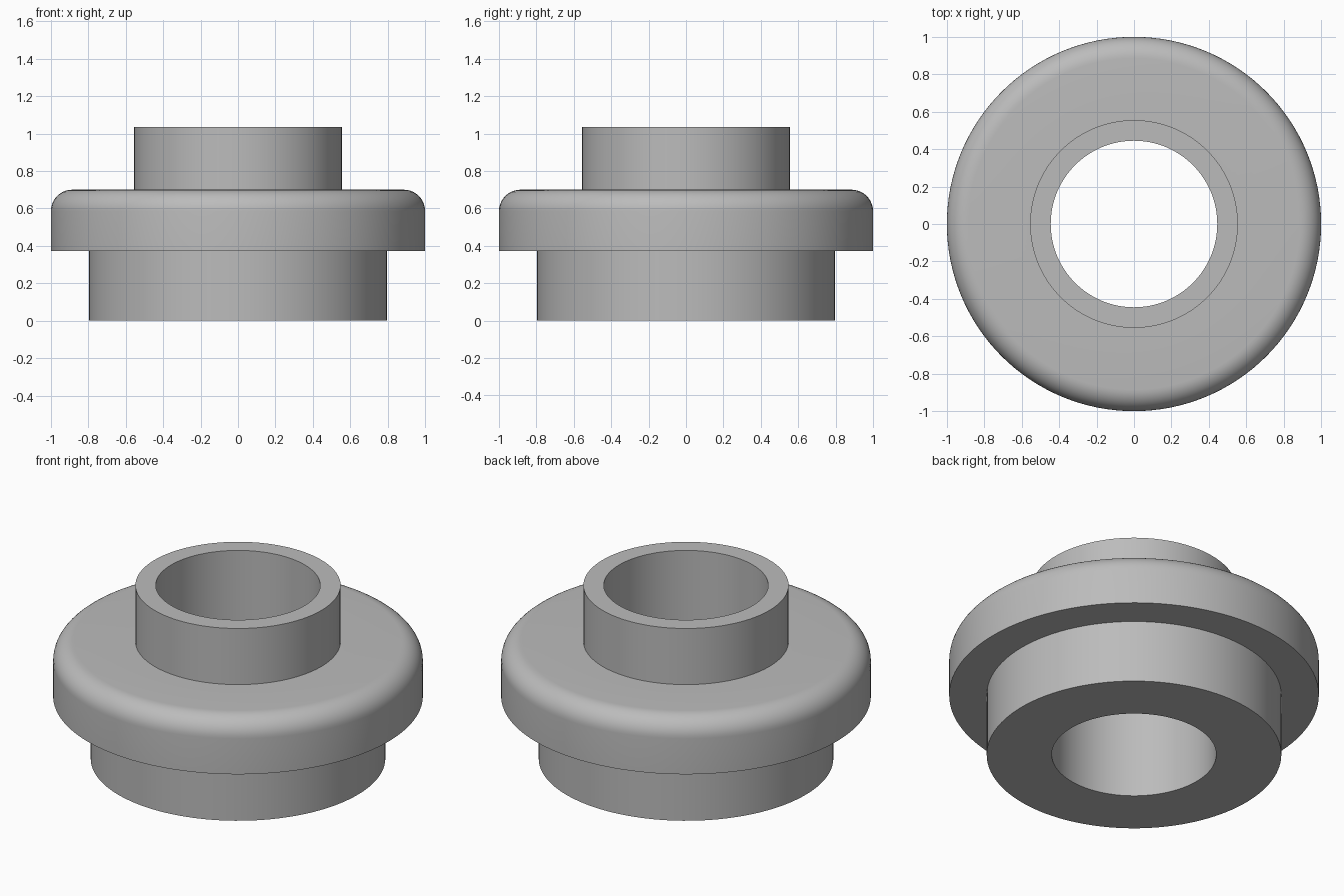
import bpy, bmesh, math

cube = bpy.data.objects.get("Cube")
if cube:
    bpy.data.objects.remove(cube, do_unlink=True)

SEGMENTS = 128
BORE, COLLAR, FLANGE, BASE = 0.445, 0.555, 1.0, 0.797
BASE_TOP, FLANGE_TOP, HEIGHT, FILLET = 0.372, 0.70, 1.035, 0.115


def make_material(name, rgb):
    mat = bpy.data.materials.new(name)
    mat.use_nodes = True
    mat.diffuse_color = (*rgb, 1)
    mat.node_tree.nodes["Principled BSDF"].inputs["Base Color"].default_value = (*rgb, 1)
    return mat


def lathe(name, profile, mat):
    """Revolve a closed (radius, height) outline around z."""
    bm = bmesh.new()
    rings = []
    for i in range(SEGMENTS):
        a = math.tau * i / SEGMENTS
        rings.append([bm.verts.new((r * math.cos(a), r * math.sin(a), z)) for r, z in profile])
    n = len(profile)
    for i in range(SEGMENTS):
        here, there = rings[i], rings[(i + 1) % SEGMENTS]
        for j in range(n):
            k = (j + 1) % n
            bm.faces.new((here[j], there[j], there[k], here[k]))
    bmesh.ops.recalc_face_normals(bm, faces=bm.faces)
    mesh = bpy.data.meshes.new(name)
    bm.to_mesh(mesh)
    bm.free()
    mesh.materials.append(mat)
    obj = bpy.data.objects.new(name, mesh)
    bpy.context.collection.objects.link(obj)
    bpy.ops.object.select_all(action="DESELECT")
    obj.select_set(True)
    bpy.context.view_layer.objects.active = obj
    bpy.ops.object.shade_smooth_by_angle(angle=math.radians(30))
    return obj


# Rounded upper rim of the flange
STEPS = 10
rim = []
for s in range(STEPS + 1):
    a = math.pi / 2 * s / STEPS
    rim.append((FLANGE - FILLET + FILLET * math.cos(a),
                FLANGE_TOP - FILLET + FILLET * math.sin(a)))

# Base, flange and collar form one bushing with a through bore
outline = [(BORE, 0), (BASE, 0), (BASE, BASE_TOP), (FLANGE, BASE_TOP), *rim,
           (COLLAR, FLANGE_TOP), (COLLAR, HEIGHT), (BORE, HEIGHT)]
lathe("flanged_bushing", outline, make_material("plain grey", (0.5, 0.5, 0.5)))
